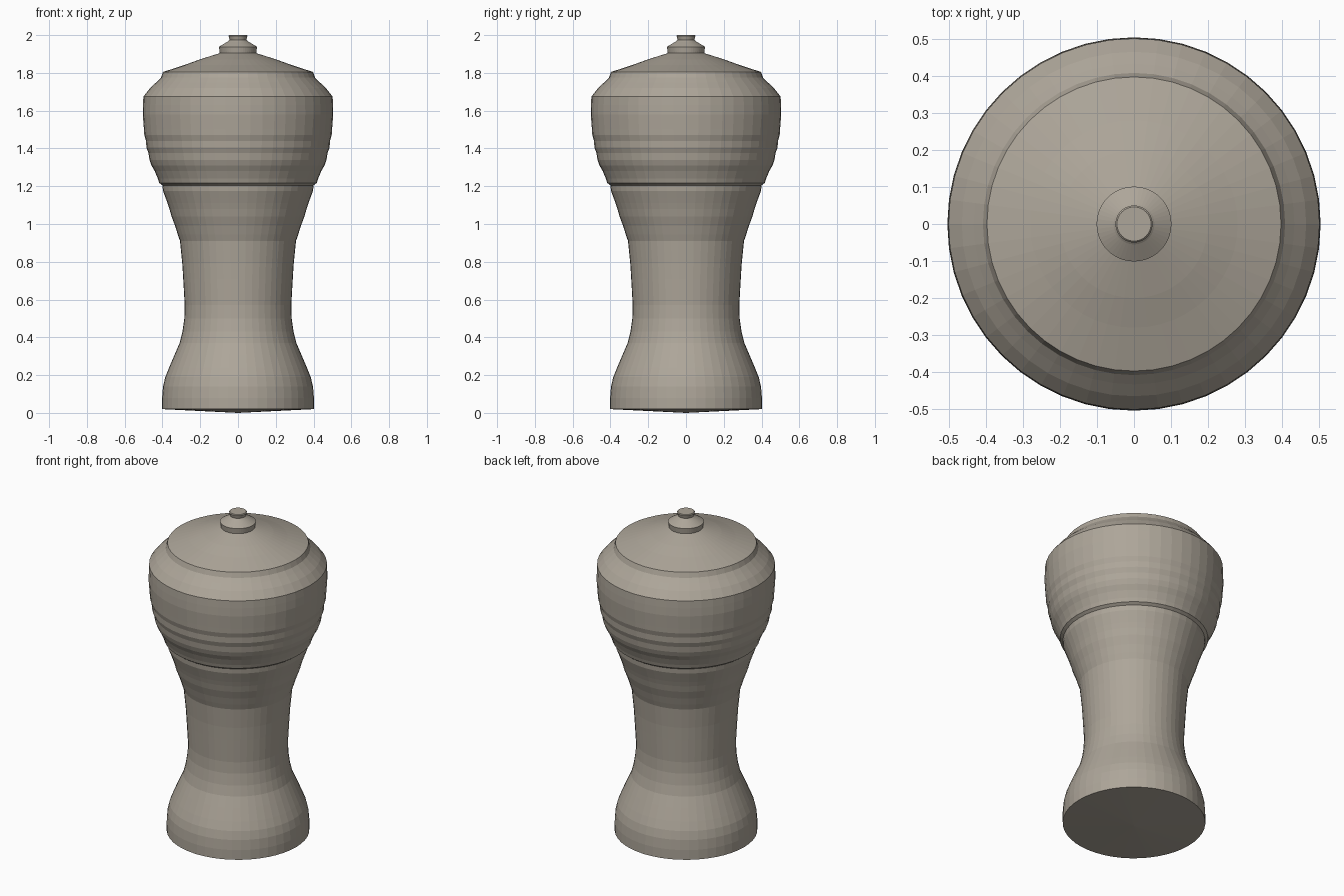
import bpy, bmesh, math

SIDES = 48

clay = bpy.data.materials.new("warm_grey_clay")
clay.diffuse_color = (0.42, 0.38, 0.32, 1)


def lathe(name, profile):
    """Turn a (radius, height) profile around z; radius 0 closes with a point."""
    bm = bmesh.new()
    rings = []
    for r, z in profile:
        if r == 0:
            rings.append([bm.verts.new((0, 0, z))] * SIDES)
        else:
            rings.append([bm.verts.new((r * math.cos(math.tau * i / SIDES),
                                        r * math.sin(math.tau * i / SIDES), z))
                          for i in range(SIDES)])
    for low, high in zip(rings, rings[1:]):
        for i in range(SIDES):
            j = (i + 1) % SIDES
            corners = [low[i], low[j], high[j], high[i]]
            bm.faces.new(list(dict.fromkeys(corners)))
    bmesh.ops.recalc_face_normals(bm, faces=bm.faces)
    mesh = bpy.data.meshes.new(name)
    bm.to_mesh(mesh)
    bm.free()
    mesh.materials.append(clay)
    obj = bpy.data.objects.new(name, mesh)
    bpy.context.collection.objects.link(obj)
    return obj


# Vase body: shallow cone base, flared foot, waist, ridged belly and shoulder
lathe("vase_body", [
    (0, 0.0), (0.402, 0.02), (0.402, 0.08), (0.397, 0.14), (0.385, 0.19),
    (0.365, 0.24), (0.335, 0.31), (0.309, 0.37), (0.294, 0.43), (0.284, 0.50),
    (0.282, 0.57), (0.286, 0.64), (0.290, 0.71), (0.295, 0.79), (0.301, 0.85),
    (0.307, 0.91), (0.319, 0.945), (0.333, 0.99), (0.352, 1.04), (0.363, 1.08),
    (0.373, 1.11), (0.384, 1.14), (0.397, 1.175), (0.400, 1.205),
    (0.417, 1.217), (0.424, 1.24), (0.441, 1.28), (0.458, 1.31), (0.469, 1.34),
    (0.474, 1.375), (0.485, 1.405), (0.487, 1.44), (0.496, 1.47),
    (0.498, 1.50), (0.501, 1.54), (0.504, 1.58), (0.503, 1.63), (0.501, 1.675),
    (0.465, 1.72), (0.433, 1.75), (0.408, 1.775), (0.397, 1.805),
    # Gently domed lid
    (0.28, 1.843), (0.20, 1.872), (0.095, 1.905), (0, 1.91)])

# Lid knob: flared collar with a small button on top
lathe("lid_knob", [
    (0, 1.895), (0.095, 1.895), (0.101, 1.938), (0.055, 1.966),
    (0.044, 1.975), (0.050, 1.996), (0.046, 2.0), (0, 2.0)])
